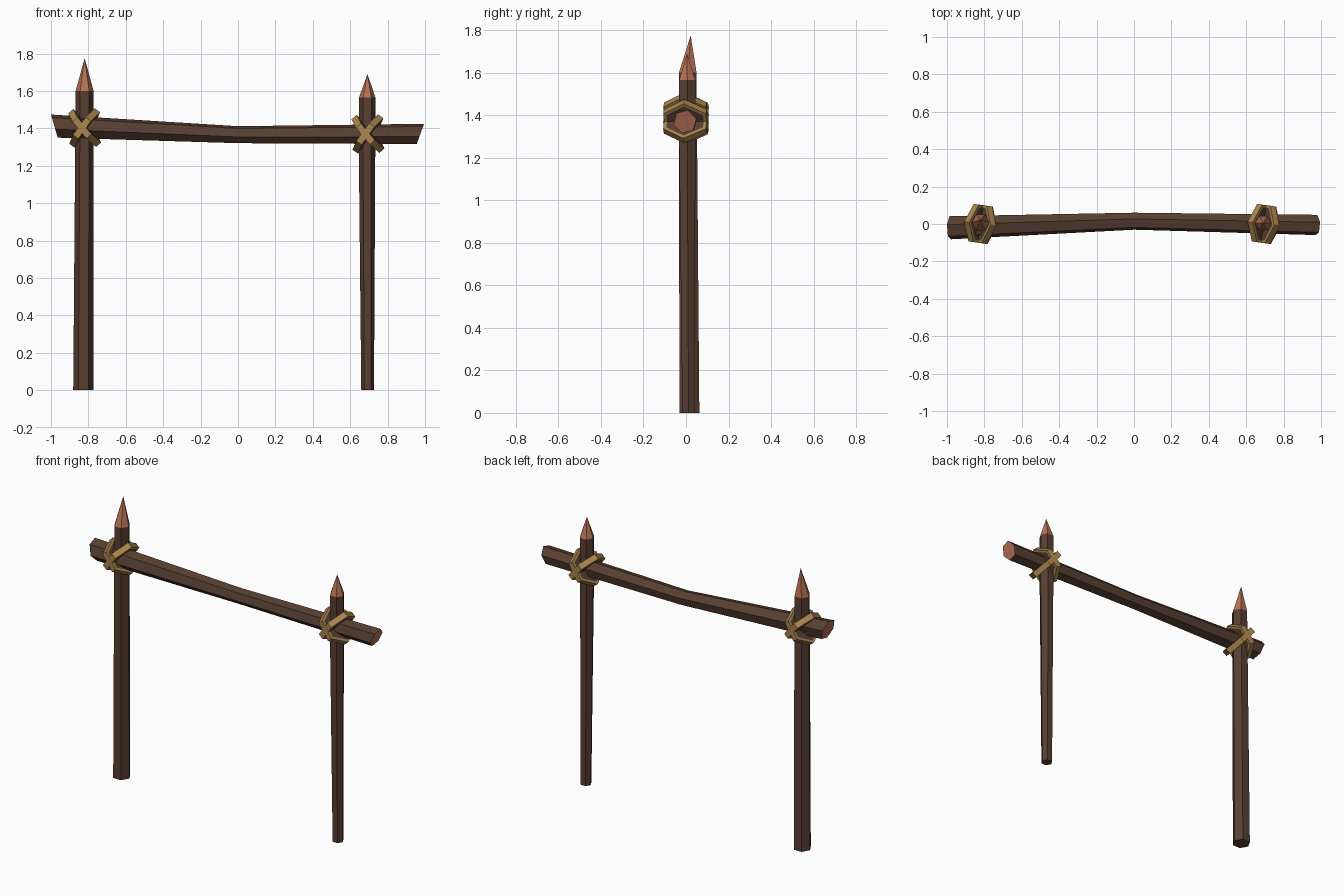
import bpy, bmesh
from math import sin, cos, pi, radians
from mathutils import Vector, Matrix

if "Cube" in bpy.data.objects:
    bpy.data.objects.remove(bpy.data.objects["Cube"])


def material(name, rgb):
    m = bpy.data.materials.new(name)
    m.diffuse_color = (*rgb, 1)
    m.use_nodes = True
    m.node_tree.nodes["Principled BSDF"].inputs["Base Color"].default_value = m.diffuse_color
    return m


WOOD = material("dark bark", (0.098, 0.050, 0.031))
CUT = material("cut wood", (0.46, 0.165, 0.09))
ROPE = material("rope", (0.40, 0.235, 0.075))


def add_object(name, bm, mats):
    bmesh.ops.recalc_face_normals(bm, faces=bm.faces[:])
    me = bpy.data.meshes.new(name)
    bm.to_mesh(me)
    bm.free()
    for m in mats:
        me.materials.append(m)
    ob = bpy.data.objects.new(name, me)
    bpy.context.collection.objects.link(ob)
    return ob


def bridge(bm, a, b, mat=0):
    for i in range(len(a)):
        j = (i + 1) % len(a)
        bm.faces.new((a[i], a[j], b[j], b[i])).material_index = mat


def post(name, rings, tip):
    """Six-sided pole through (x, y, z, radius) rings with a carved point."""
    bm = bmesh.new()
    loops = [[bm.verts.new((x + r * cos(k * pi / 3), y + r * sin(k * pi / 3), z))
              for k in range(6)] for x, y, z, r in rings]
    bm.faces.new(loops[0])
    for a, b in zip(loops, loops[1:]):
        bridge(bm, a, b)
    apex = bm.verts.new(tip)
    for k in range(6):
        bm.faces.new((loops[-1][k], loops[-1][(k + 1) % 6], apex)).material_index = 1
    return add_object(name, bm, [WOOD, CUT])


def beam(name, sections):
    """Six-sided log along x; each section is (x, y, z, radius, end slant)."""
    bm = bmesh.new()
    loops = []
    for x, y, z, r, slant in sections:
        ring = []
        for k in range(6):
            a = k * pi / 3 + radians(75)
            dy, dz = r * cos(a), r * sin(a)
            ring.append(bm.verts.new((x + slant * dz, y + dy, z + dz)))
        loops.append(ring)
    for a, b in zip(loops, loops[1:]):
        bridge(bm, a, b)
    for end in (loops[0], loops[-1]):
        bm.faces.new(end).material_index = 1
    return add_object(name, bm, [WOOD, CUT])


def lashing(name, centre, tilt, radius=0.117, width=0.036):
    """Hexagonal rope turn, filled with dark wood, tilted across the joint."""
    bm = bmesh.new()
    loops = [[bm.verts.new((radius * cos(k * pi / 3), radius * sin(k * pi / 3), h))
              for k in range(6)] for h in (-width / 2, width / 2)]
    bridge(bm, *loops)
    # inset caps: rope rim outside, dark filling inside
    for ring in loops:
        inner = [bm.verts.new((v.co.x * 0.86, v.co.y * 0.86, v.co.z)) for v in ring]
        bridge(bm, ring, inner)
        bm.faces.new(inner).material_index = 1
    bm.transform(Matrix.Translation(Vector(centre))
                 @ Matrix.Rotation(radians(-8), 4, 'Z')
                 @ Matrix.Rotation(radians(tilt), 4, 'Y'))
    return add_object(name, bm, [ROPE, WOOD])


# Upright posts
post("left_post", [(-0.827, 0.016, 0, 0.054), (-0.82, 0.008, 1.6, 0.048)],
     (-0.82, 0.022, 1.775))
post("right_post", [(0.693, 0.012, 0, 0.034), (0.69, 0.006, 1.28, 0.044),
                    (0.691, 0.006, 1.565, 0.044)], (0.692, 0.005, 1.69))

# Sagging cross beam
beam("cross_beam", [(-0.982, -0.02, 1.412, 0.064, -0.29),
                    (0.0, 0.015, 1.366, 0.047, 0),
                    (0.975, -0.005, 1.37, 0.056, 0.36)])

# Crossed rope lashings at both joints
for side, c in (("left", (-0.82, 0.0, 1.402)), ("right", (0.695, 0.0, 1.37))):
    for n, tilt in (("a", 50), ("b", -54)):
        lashing(f"{side}_lashing_{n}", c, tilt)
